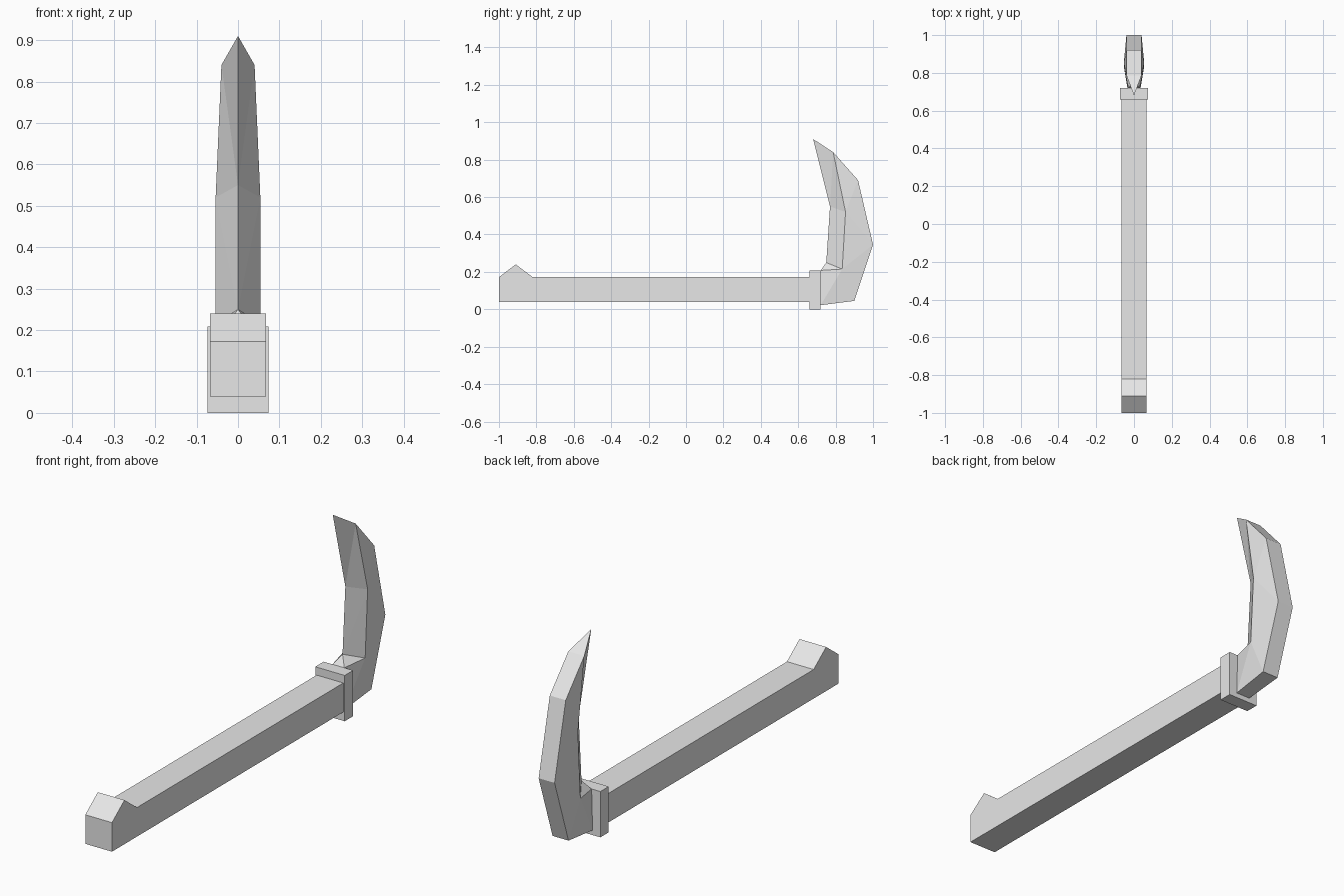
import bpy
import bmesh

cube = bpy.data.objects.get("Cube")
if cube:
    bpy.data.objects.remove(cube, do_unlink=True)

GREY = (0.8, 0.8, 0.8, 1.0)
grey = bpy.data.materials.new("plain_grey")
grey.use_nodes = True
grey.diffuse_color = GREY
grey.node_tree.nodes["Principled BSDF"].inputs["Base Color"].default_value = GREY


def finish(name, bm):
    """Turn a bmesh into a flat-shaded grey object."""
    bmesh.ops.remove_doubles(bm, verts=bm.verts, dist=0.0005)
    bmesh.ops.recalc_face_normals(bm, faces=bm.faces)
    mesh = bpy.data.meshes.new(name)
    bm.to_mesh(mesh)
    bm.free()
    mesh.materials.append(grey)
    obj = bpy.data.objects.new(name, mesh)
    bpy.context.collection.objects.link(obj)
    return obj


def extrude_profile(name, profile, half_width):
    """Extrude a (y, z) side profile across x."""
    bm = bmesh.new()
    face = bm.faces.new([bm.verts.new((-half_width, y, z)) for y, z in profile])
    new = bmesh.ops.extrude_face_region(bm, geom=[face])["geom"]
    verts = [v for v in new if isinstance(v, bmesh.types.BMVert)]
    bmesh.ops.translate(bm, verts=verts, vec=(2 * half_width, 0, 0))
    return finish(name, bm)


# Square handle with a peaked hook at its end
extrude_profile("handle", [(-1, 0.04), (0.68, 0.04), (0.68, 0.172), (-0.82, 0.172),
                           (-0.91, 0.24), (-1, 0.172)], 0.067)

# Collar between handle and blade
extrude_profile("collar", [(0.66, 0), (0.72, 0), (0.72, 0.208), (0.66, 0.208)], 0.074)

# Curved blade: sharp inner edge, wide cheek ridge, flat spine
points = {
    "root_top": (0.03, 0.72, 0.208), "root_low": (0.035, 0.72, 0.022),
    "edge_low": (0, 0.75, 0.25), "edge_mid": (0, 0.77, 0.55), "tip": (0, 0.68, 0.91),
    "cheek_low": (0.054, 0.835, 0.215), "cheek_mid": (0.054, 0.853, 0.52),
    "spine_low": (0.04, 0.90, 0.045), "spine_mid": (0.04, 1.0, 0.345),
    "spine_high": (0.04, 0.92, 0.69), "spine_top": (0.04, 0.787, 0.84),
}
cheek_faces = [
    "edge_low root_top cheek_low", "root_top root_low cheek_low",
    "root_low spine_low cheek_low", "cheek_low spine_low spine_mid",
    "cheek_low spine_mid cheek_mid", "cheek_mid spine_mid spine_high",
    "cheek_mid spine_high spine_top", "edge_low cheek_low cheek_mid",
    "edge_low cheek_mid edge_mid", "edge_mid cheek_mid spine_top", "edge_mid spine_top tip",
]
bm = bmesh.new()
sides = []
for sign in (1, -1):
    side = {}
    for key, (x, y, z) in points.items():
        side[key] = bm.verts.new((sign * x, y, z))
    for names in cheek_faces:
        bm.faces.new([side[n] for n in names.split()])
    sides.append(side)

# Strips that join the two cheeks along the back and root
left, right = sides
strip = ["root_top", "root_low", "spine_low", "spine_mid", "spine_high", "spine_top"]
for a, b in zip(strip, strip[1:]):
    bm.faces.new([left[a], left[b], right[b], right[a]])
bm.faces.new([left["spine_top"], left["tip"], right["spine_top"]])
bm.faces.new([left["root_top"], right["root_top"], left["edge_low"]])
finish("blade", bm)
